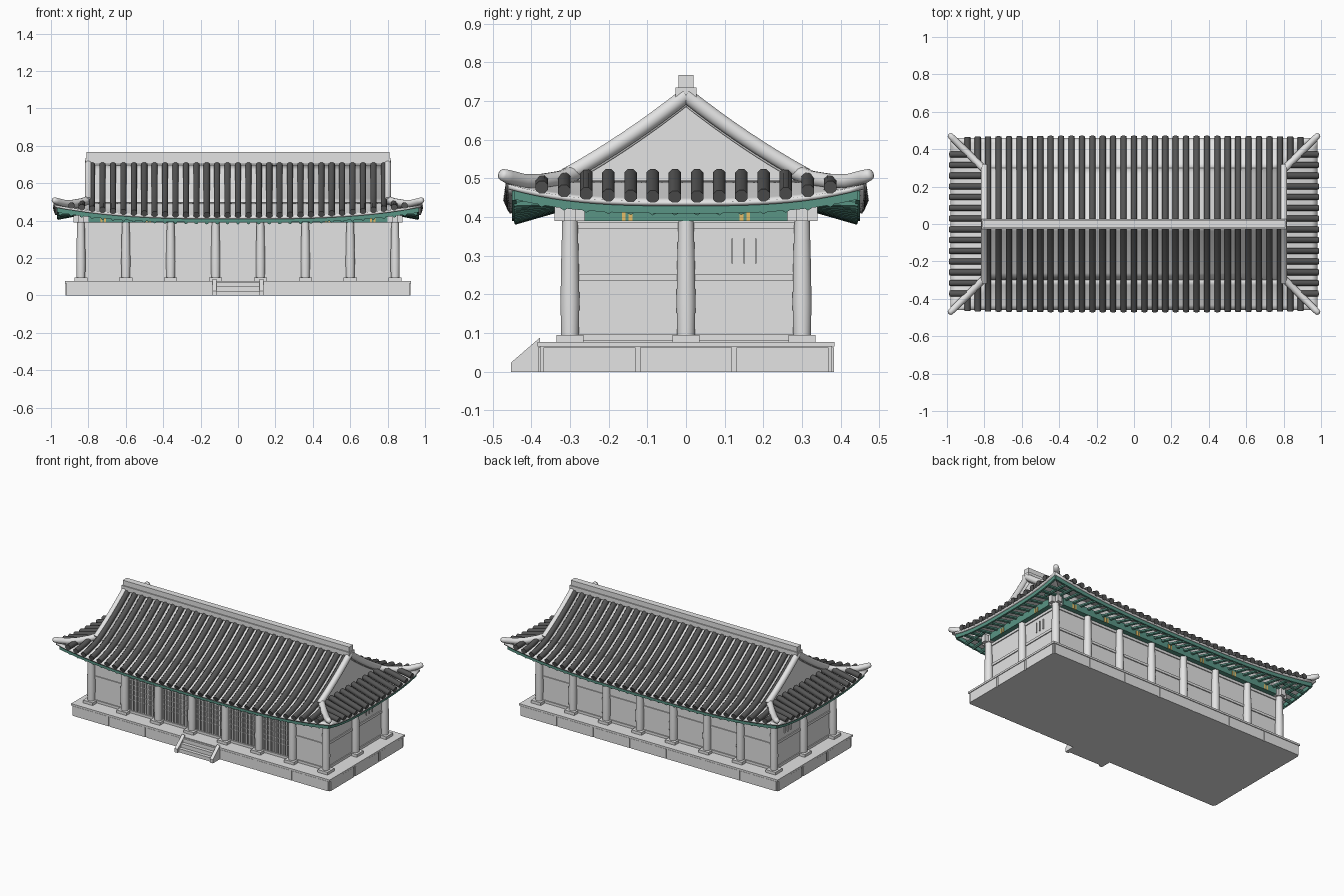
import bpy, bmesh, math
from mathutils import Vector

cube = bpy.data.objects.get("Cube")
if cube:
    bpy.data.objects.remove(cube, do_unlink=True)


def material(name, rgb):
    m = bpy.data.materials.new(name)
    m.use_nodes = True
    m.diffuse_color = (*rgb, 1)
    m.node_tree.nodes["Principled BSDF"].inputs["Base Color"].default_value = (*rgb, 1)
    return m


PLASTER = material("pale_grey", (0.77, 0.77, 0.77))
TILE = material("dark_tile", (0.09, 0.09, 0.09))
GREEN = material("painted_green", (0.1, 0.3, 0.235))
GOLD = material("gold", (0.8, 0.52, 0.14))


def finish(name, bm, mat, smooth=False, recalc=True):
    if recalc:
        bmesh.ops.recalc_face_normals(bm, faces=bm.faces)
    mesh = bpy.data.meshes.new(name)
    bm.to_mesh(mesh)
    bm.free()
    mesh.materials.append(mat)
    ob = bpy.data.objects.new(name, mesh)
    bpy.context.scene.collection.objects.link(ob)
    if smooth:
        bpy.ops.object.select_all(action="DESELECT")
        ob.select_set(True)
        bpy.context.view_layer.objects.active = ob
        bpy.ops.object.shade_smooth_by_angle(angle=math.radians(50))
    return ob


def box(bm, x0, x1, y0, y1, z0, z1):
    vs = bmesh.ops.create_cube(bm, size=1)["verts"]
    for v in vs:
        v.co = ((x0 + x1) / 2 + v.co.x * (x1 - x0), (y0 + y1) / 2 + v.co.y * (y1 - y0),
                (z0 + z1) / 2 + v.co.z * (z1 - z0))


def tube(bm, pts, radii, n=8):
    """Round bar through pts; radii is one number or one per point."""
    pts = [Vector(p) for p in pts]
    if not isinstance(radii, (list, tuple)):
        radii = [radii] * len(pts)
    rings = []
    for i, p in enumerate(pts):
        d = (pts[min(i + 1, len(pts) - 1)] - pts[max(i - 1, 0)]).normalized()
        ref = Vector((0, 1, 0)) if abs(d.z) > 0.9 else Vector((0, 0, 1))
        a = d.cross(ref).normalized()
        b = a.cross(d)
        angles = [math.tau * (k + 0.5) / n for k in range(n)]
        rings.append([bm.verts.new(p + radii[i] * (a * math.cos(t) + b * math.sin(t))) for t in angles])
    for r, s in zip(rings, rings[1:]):
        for k in range(n):
            bm.faces.new((r[k], r[k - 1], s[k - 1], s[k]))
    bm.faces.new(rings[0])
    bm.faces.new(rings[-1])


def prism(bm, profile, x0, x1):
    """Extrude a (y, z) outline along x."""
    face = bm.faces.new([bm.verts.new((x0, y, z)) for y, z in profile])
    new = bmesh.ops.extrude_face_region(bm, geom=[face])["geom"]
    bmesh.ops.translate(bm, vec=(x1 - x0, 0, 0), verts=[v for v in new if isinstance(v, bmesh.types.BMVert)])


# Roof shape: upper slopes, then a curved skirt that lifts at the corners
HX, HY, RUN_X, RUN_Y = 0.8, 0.3, 0.18, 0.16


def slope(y):
    return 0.70 - 0.79 * y + 0.39 * y * y


def main_z(x, y):
    t = max(0, (abs(y) - HY) / RUN_Y)
    return slope(abs(y)) + 0.065 * abs(x / (HX + RUN_X * t)) ** 3 * t * t


def side_z(x, y):
    t = max(0, (abs(x) - HX) / RUN_X)
    return 0.495 - 0.055 * t + 0.045 * abs(y / (HY + RUN_Y * t)) ** 3 * t * t


def patch(bm, fn, nu, nv):
    grid = [[bm.verts.new(fn(2 * i / nu - 1, j / nv)) for j in range(nv + 1)] for i in range(nu + 1)]
    for i in range(nu):
        for j in range(nv):
            f = bm.faces.new((grid[i][j], grid[i + 1][j], grid[i + 1][j + 1], grid[i][j + 1]))
            f.normal_update()
            if f.normal.z < 0:
                f.normal_flip()


def main_pt(s, u, t):
    x, y = u * (HX + RUN_X * t), s * (HY + RUN_Y * t)
    return x, y, main_z(x, y)


def side_pt(s, u, t):
    x, y = s * (HX + RUN_X * t), u * (HY + RUN_Y * t)
    return x, y, side_z(x, y)


deck = bmesh.new()
fascia = bmesh.new()
for s in (-1, 1):
    patch(deck, lambda u, v: (u * HX, s * HY * v, slope(HY * v)), 2, 8)
    for fn in (main_pt, side_pt):
        patch(deck, lambda u, t: fn(s, u, t), 24, 6)
        # Painted board hanging below the eave
        patch(fascia, lambda u, v: Vector(fn(s, u, 0.9)) - Vector((0, 0, 0.008 + 0.028 * v)), 24, 1)
ob = finish("roof_deck", deck, PLASTER, smooth=True, recalc=False)
mod = ob.modifiers.new("thickness", "SOLIDIFY")
mod.thickness, mod.offset = 0.012, -1
ob = finish("eave_fascia", fascia, GREEN)
mod = ob.modifiers.new("thickness", "SOLIDIFY")
mod.thickness, mod.offset = 0.012, 0

# Rows of round tiles with a rafter under each
tiles, rafters = bmesh.new(), bmesh.new()
STEP = 0.0557
for s in (-1, 1):
    for i in range(-16, 17):
        x = i * STEP
        start = 0.01 if abs(x) < HX else HY + (abs(x) - HX) / RUN_X * RUN_Y
        ys = [start + (0.466 - start) * k / 9 for k in range(10)]
        tube(tiles, [(x, s * y, main_z(x, y) + 0.012) for y in ys], 0.0175)
        tube(rafters, [(x, s * 0.27, 0.44), (x, s * 0.445, main_z(x, 0.45) - 0.034)], 0.01, 6)
    for i in range(14):
        y = (i - 6.5) * 0.0573
        start = HX if abs(y) < HY else HX + (abs(y) - HY) / RUN_Y * RUN_X
        xs = [start + (0.985 - start) * k / 5 for k in range(6)]
        tube(tiles, [(s * x, y, side_z(x, y) + 0.014) for x in xs], 0.0175)
        tube(rafters, [(s * 0.8, y, 0.445), (s * 0.965, y, side_z(0.96, y) - 0.032)], 0.01, 6)
finish("roof_tiles", tiles, TILE, smooth=True)
finish("rafters", rafters, GREEN)

# Gable body closing the space under the upper roof
bm = bmesh.new()
ys = [HY * k / 6 for k in range(-6, 7)]
prism(bm, [(-HY, 0.43)] + [(y, slope(abs(y)) - 0.008) for y in ys] + [(HY, 0.43)], -0.785, 0.785)
finish("gable_body", bm, PLASTER)

# Ridge, gable edges and upturned hips
bm = bmesh.new()
box(bm, -0.815, 0.815, -0.027, 0.027, 0.705, 0.735)
box(bm, -0.81, 0.81, -0.02, 0.02, 0.735, 0.767)
finish("main_ridge", bm, PLASTER)
bm = bmesh.new()
for sx in (-1, 1):
    for sy in (-1, 1):
        ys = [0.31 * k / 8 for k in range(9)]
        tube(bm, [(sx * HX, sy * y, slope(y) + 0.015) for y in ys], 0.02, 12)
        hip = [(0, 0.515), (0.2, 0.5), (0.45, 0.492), (0.7, 0.493), (0.9, 0.504), (0.98, 0.51), (1, 0.512)]
        tube(bm, [(sx * (0.795 + 0.194 * t), sy * (0.285 + 0.194 * t), z) for t, z in hip],
             [0.02, 0.02, 0.02, 0.019, 0.018, 0.015, 0.008], 12)
finish("gable_and_hip_ridges", bm, PLASTER, smooth=True)

# Stone platform: core, facing blocks and cap
bm = bmesh.new()
box(bm, -0.918, 0.918, -0.378, 0.378, 0, 0.07)
box(bm, -0.925, 0.925, -0.384, 0.384, 0.065, 0.077)
for s in (-1, 1):
    for i in range(7):
        x = (i - 3) * 0.262
        box(bm, x - 0.126, x + 0.126, s * 0.37, s * 0.382, 0, 0.063)
    for i in range(3):
        y = (i - 1) * 0.25
        box(bm, s * 0.91, s * 0.923, y - 0.119, y + 0.119, 0, 0.063)
finish("platform", bm, PLASTER)

# Front steps between sloped side stones
bm = bmesh.new()
for i in range(3):
    box(bm, -0.12, 0.12, -0.44 + i * 0.022, -0.375, 0, 0.024 * (i + 1))
for s in (-1, 1):
    prism(bm, [(-0.452, 0), (-0.452, 0.024), (-0.378, 0.088), (-0.378, 0)], s * 0.115, s * 0.137)
finish("front_steps", bm, PLASTER)

# Columns on square plinths, with heavy beam blocks on the corners
COLS = [(i - 3.5) * 0.24 for i in range(8)]
spots = [(x, s * 0.3) for x in COLS for s in (-1, 1)] + [(COLS[0], 0), (COLS[-1], 0)]
columns, plinths = bmesh.new(), bmesh.new()
for x, y in spots:
    tube(columns, [(x, y, 0.09), (x, y, 0.18), (x, y, 0.29), (x, y, 0.4)], [0.023, 0.025, 0.023, 0.02], 16)
    box(plinths, x - 0.035, x + 0.035, y - 0.035, y + 0.035, 0.075, 0.095)
finish("columns", columns, PLASTER, smooth=True)
finish("plinths", plinths, PLASTER)
bm = bmesh.new()
for x in (COLS[0], COLS[-1]):
    for y in (-0.3, 0.3):
        box(bm, x - 0.04, x + 0.04, y - 0.015, y + 0.015, 0.39, 0.435)
        box(bm, x - 0.015, x + 0.015, y - 0.04, y + 0.04, 0.39, 0.435)
finish("corner_beam_ends", bm, PLASTER)

# Walls with horizontal rails
bm = bmesh.new()
box(bm, -0.83, 0.83, -0.29, 0.29, 0.075, 0.432)
for z in (0.08, 0.235, 0.37):
    box(bm, -0.835, 0.835, 0.285, 0.296, z, z + 0.016)
    for s in (-1, 1):
        box(bm, s * 0.825, s * 0.836, -0.29, 0.29, z, z + 0.016)
for x in (-0.72, 0.72):
    box(bm, x - 0.1, x + 0.1, -0.296, -0.285, 0.235, 0.251)
for z in (0.08, 0.37):
    box(bm, -0.835, 0.835, -0.296, -0.285, z, z + 0.016)
finish("walls", bm, PLASTER)

# Lattice doors in the five middle front bays
bm = bmesh.new()
for bay in range(-2, 3):
    for leaf in range(4):
        x = bay * 0.24 + (leaf - 1.5) * 0.048
        for dx, w in ((-0.022, 0.003), (-0.008, 0.0012), (0.008, 0.0012), (0.022, 0.003)):
            box(bm, x + dx - w, x + dx + w, -0.297, -0.285, 0.1, 0.365)
        for k in range(7):
            z = 0.165 + k * 0.032
            box(bm, x - 0.022, x + 0.022, -0.295, -0.285, z, z + 0.0025)
finish("lattice_doors", bm, PLASTER)

# Slatted vents on the end walls
bm = bmesh.new()
for s in (-1, 1):
    for y in (0.12, 0.15, 0.18):
        box(bm, s * 0.825, s * 0.837, y - 0.002, y + 0.002, 0.28, 0.345)
finish("vent_slats", bm, PLASTER)

# Painted lintel band with paired gold plates in each bay
band, gold = bmesh.new(), bmesh.new()
for s in (-1, 1):
    box(band, -0.8, 0.8, s * 0.285, s * 0.322, 0.39, 0.435)
    box(band, s * 0.825, s * 0.862, -0.262, 0.262, 0.39, 0.435)
    for d in (-0.009, 0.009):
        for bay in range(-3, 4):
            x = bay * 0.24 + d
            box(gold, x - 0.005, x + 0.005, s * 0.318, s * 0.325, 0.39, 0.42)
        for y in (-0.152 + d, 0.152 + d):
            box(gold, s * 0.858, s * 0.865, y - 0.005, y + 0.005, 0.39, 0.42)
finish("lintel_band", band, GREEN)
finish("gold_plates", gold, GOLD)
